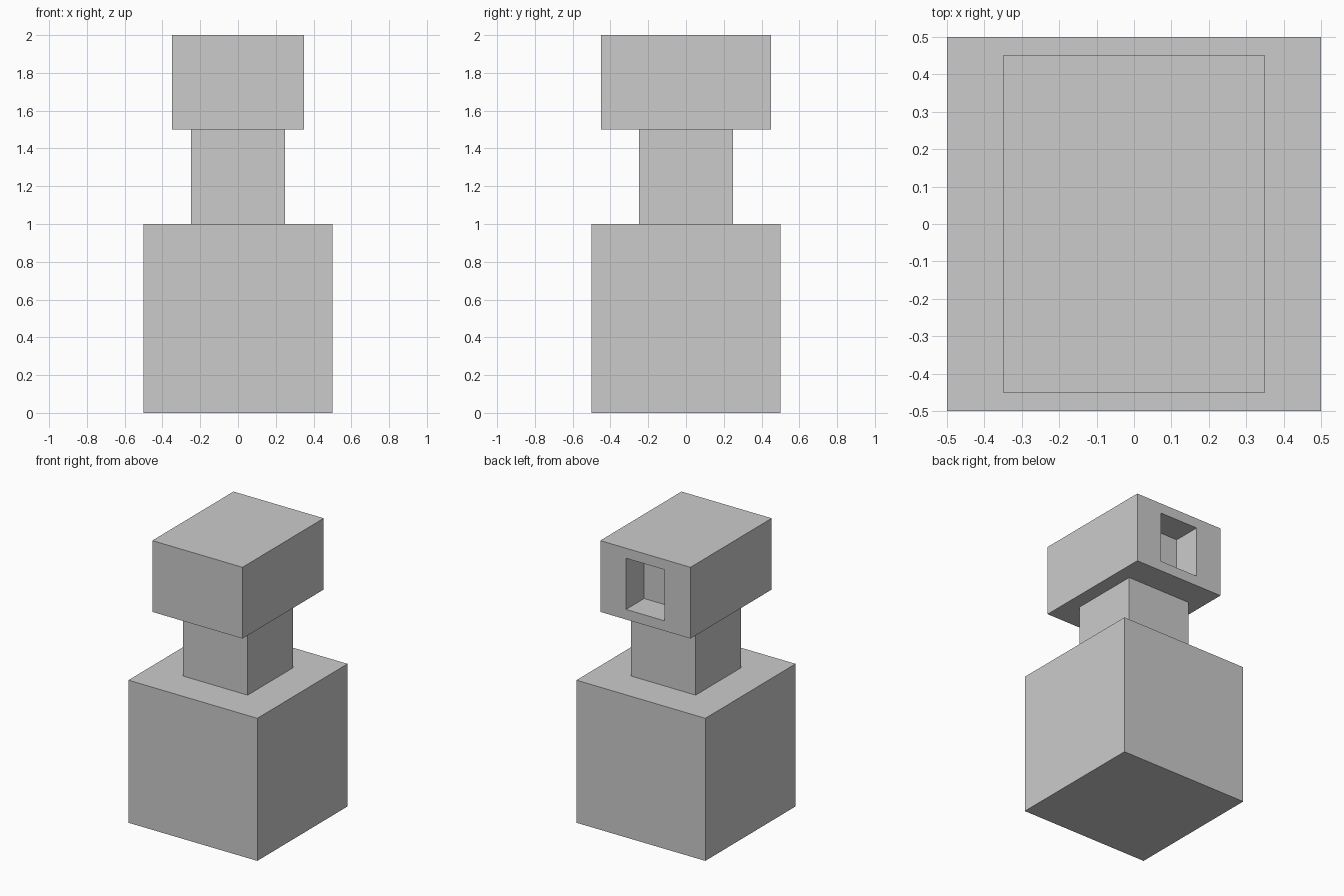
import bpy
import bmesh
from mathutils import Vector

default = bpy.data.objects.get("Cube")
if default:
    bpy.data.objects.remove(default, do_unlink=True)

GREY = (0.6, 0.6, 0.6, 1.0)
grey = bpy.data.materials.new("plain grey")
grey.use_nodes = True
grey.diffuse_color = GREY
grey.node_tree.nodes["Principled BSDF"].inputs["Base Color"].default_value = GREY


def block(name, size, bottom, socket=None):
    """Box standing at a height; socket = (margin, depth) recesses its back face."""
    bm = bmesh.new()
    bmesh.ops.create_cube(bm, size=1)
    bmesh.ops.scale(bm, vec=size, verts=bm.verts)
    bmesh.ops.translate(bm, vec=(0, 0, bottom + size[2] / 2), verts=bm.verts)
    if socket:
        (side, edge), depth = socket
        bm.normal_update()
        back = max(bm.faces, key=lambda f: f.normal.y)
        centre = back.calc_center_median()
        bmesh.ops.inset_individual(bm, faces=[back], thickness=edge)
        # Square up the opening, then push it inwards
        for v in back.verts:
            v.co.x = (size[0] / 2 - side) * (1 if v.co.x > centre.x else -1)
        walls = bmesh.ops.extrude_discrete_faces(bm, faces=[back])
        floor = walls["faces"][0]
        bmesh.ops.translate(bm, vec=Vector((0, -depth, 0)), verts=floor.verts)
    bmesh.ops.recalc_face_normals(bm, faces=bm.faces)
    mesh = bpy.data.meshes.new(name)
    bm.to_mesh(mesh)
    bm.free()
    mesh.materials.append(grey)
    obj = bpy.data.objects.new(name, mesh)
    bpy.context.collection.objects.link(obj)
    return obj


# Stacked body, neck and head, with a square socket in the back of the head
block("body", (1, 1, 1), 0)
block("neck", (0.5, 0.5, 0.5), 1)
block("head", (0.7, 0.9, 0.5), 1.5, socket=((0.2, 0.1), 0.2))
